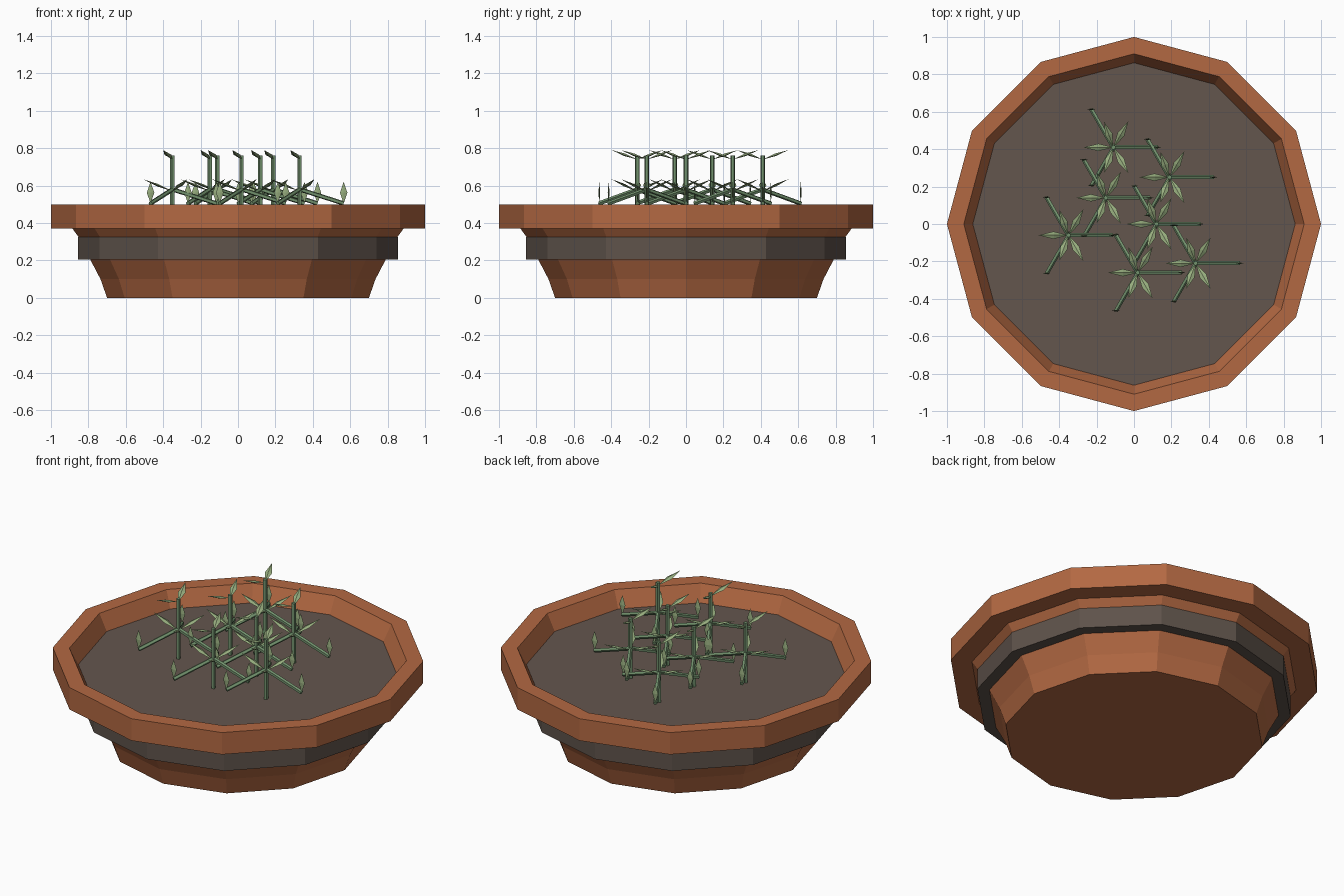
import bpy, bmesh, math
from mathutils import Vector

if "Cube" in bpy.data.objects:
    bpy.data.objects.remove(bpy.data.objects["Cube"])

def mat(name, rgb):
    m = bpy.data.materials.new(name)
    m.diffuse_color = (*rgb, 1)
    m.use_nodes = True
    m.node_tree.nodes["Principled BSDF"].inputs["Base Color"].default_value = m.diffuse_color
    return m

CLAY = mat("terracotta", (0.45, 0.14, 0.055))
BAND = mat("dark band", (0.112, 0.085, 0.069))
SOIL = mat("soil", (0.127, 0.093, 0.076))
STEM = mat("stem green", (0.17, 0.29, 0.155))
LEAF = mat("leaf green", (0.31, 0.42, 0.21))

def make(name, bm, m):
    bmesh.ops.recalc_face_normals(bm, faces=bm.faces)
    me = bpy.data.meshes.new(name)
    bm.to_mesh(me)
    bm.free()
    me.materials.append(m)
    ob = bpy.data.objects.new(name, me)
    bpy.context.collection.objects.link(ob)
    return ob

def lathe(name, profile, m, closed=False, n=12):
    """Revolve (radius, height) points; an open profile gets end caps."""
    bm = bmesh.new()
    rings = [[bm.verts.new((r * math.cos(2 * math.pi * i / n),
                            r * math.sin(2 * math.pi * i / n), z))
              for i in range(n)] for r, z in profile]
    pairs = list(zip(rings, rings[1:]))
    if closed:
        pairs.append((rings[-1], rings[0]))
    else:
        bm.faces.new(rings[0])
        bm.faces.new(rings[-1])
    for a, b in pairs:
        for i in range(n):
            j = (i + 1) % n
            bm.faces.new((a[i], a[j], b[j], b[i]))
    return make(name, bm, m)

# Pot: flared bowl with a heavy rim and sloping inner wall
lathe("pot", [(0.70, 0), (0.735, 0.10), (0.79, 0.205), (0.852, 0.325),
              (0.885, 0.37), (1.0, 0.37), (1.0, 0.5), (0.91, 0.5),
              (0.885, 0.45), (0.855, 0.39)], CLAY)
# Dark band round the body
lathe("band", [(0.78, 0.205), (0.855, 0.205), (0.855, 0.325), (0.84, 0.325)],
      BAND, closed=True)
# Soil
lathe("soil", [(0.80, 0.38), (0.862, 0.405)], SOIL)

def rod(bm, a, b, r, n=5):
    a, b = Vector(a), Vector(b)
    q = (b - a).to_track_quat('Z', 'Y')
    rings = [[bm.verts.new(p + q @ Vector((r * math.cos(2 * math.pi * i / n),
                                           r * math.sin(2 * math.pi * i / n), 0)))
              for i in range(n)] for p in (a, b)]
    for i in range(n):
        j = (i + 1) % n
        bm.faces.new((rings[0][i], rings[0][j], rings[1][j], rings[1][i]))
    bm.faces.new(rings[0])
    bm.faces.new(rings[1])

def leaf(bm, base, tip, side, w=0.02, t=0.007):
    """Thin pointed blade, widest at the middle."""
    base, tip, side = Vector(base), Vector(tip), Vector(side).normalized()
    nrm = (tip - base).cross(side).normalized()
    mid = base.lerp(tip, 0.5)
    b, e = bm.verts.new(base), bm.verts.new(tip)
    ring = [bm.verts.new(mid + v) for v in (side * w, nrm * t, -side * w, -nrm * t)]
    for i in range(4):
        bm.faces.new((b, ring[i], ring[(i + 1) % 4]))
        bm.faces.new((e, ring[(i + 1) % 4], ring[i]))

def polar(r, deg, z):
    a = math.radians(deg)
    return (r * math.cos(a), r * math.sin(a), z)

# One seedling: stem, three drooping branches, leaves at tips, node and top
stems, leaves = bmesh.new(), bmesh.new()
rod(stems, (0, 0, 0.38), (0, 0, 0.76), 0.013)
for deg in (0, 120, 240):
    tip = polar(0.235, deg, 0.505)
    rod(stems, (0, 0, 0.58), tip, 0.012)
    leaf(leaves, tip, (tip[0], tip[1], 0.62), (1, 0, 0), t=0.005)
for deg in (60, 180, 300):
    leaf(leaves, (0, 0, 0.57), polar(0.16, deg, 0.635), polar(1, deg + 90, 0))
for deg in (110, 250):
    leaf(leaves, (0, 0, 0.74), polar(0.145, deg, 0.79), polar(1, deg + 90, 0))
parts = [make("seedling_stem", stems, STEM), make("seedling_leaves", leaves, LEAF)]

# Repeat the seedling over the soil
spots = [(-0.11, 0.41), (0.19, 0.25), (-0.15, 0.14), (0.12, 0.0),
         (-0.35, -0.06), (0.02, -0.26), (0.33, -0.21)]
for k, (x, y) in enumerate(spots):
    for p in parts:
        ob = p
        if k:
            ob = p.copy()
            bpy.context.collection.objects.link(ob)
        ob.location = (x, y, 0)
